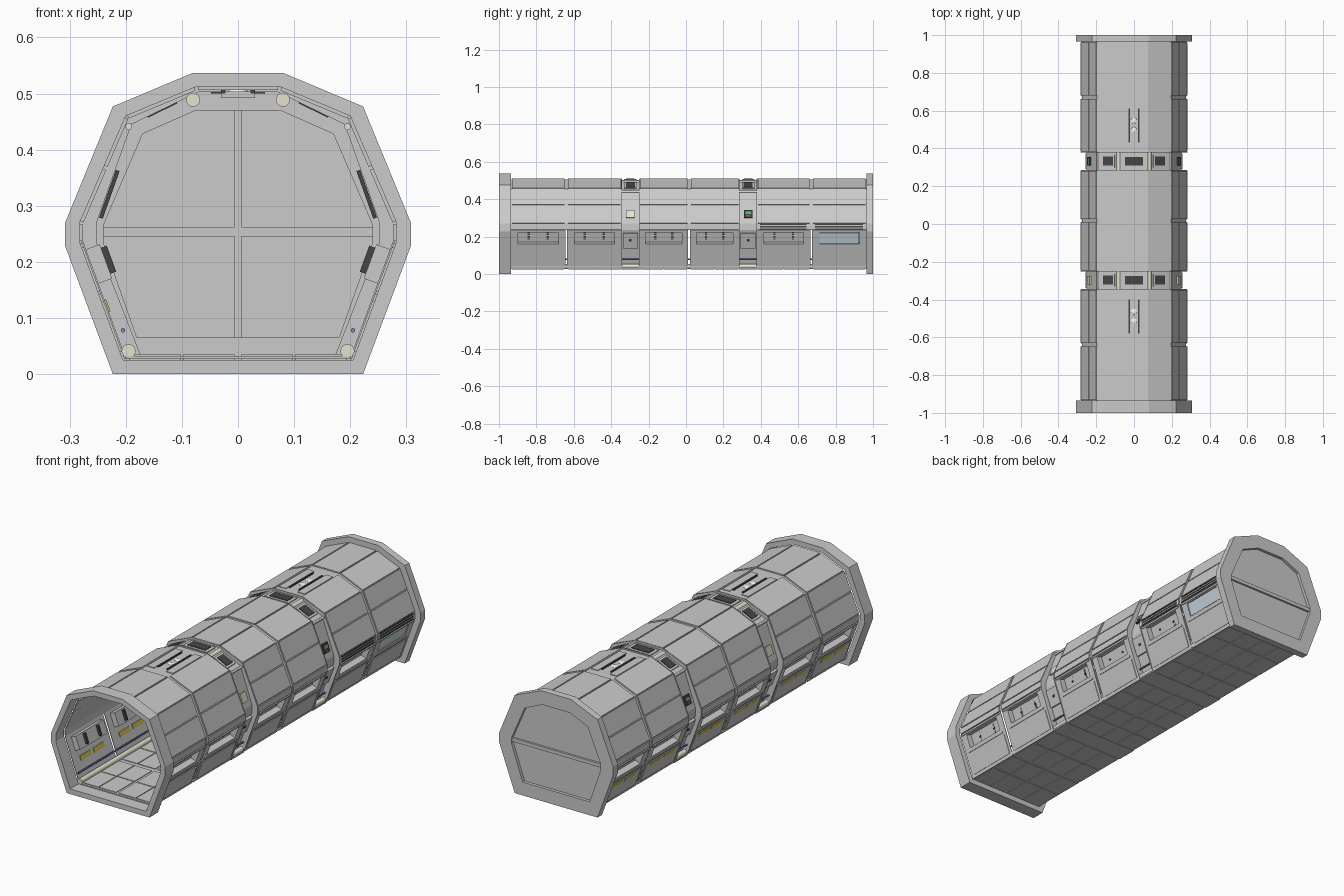
import bpy, bmesh, math
from mathutils import Matrix, Vector

if "Cube" in bpy.data.objects:
    bpy.data.objects.remove(bpy.data.objects["Cube"])

DARK, YEL, BLUE, CREAM = (.06, .06, .06, 1), (.6, .5, .08, 1), (.2, .22, .6, 1), (.8, .76, .62, 1)
GLASS, WHITE, GREEN, RED = (.6, .72, .78, 1), (.9, .93, .95, 1), (.1, .5, .15, 1), (.6, .08, .05, 1)
parts, mats = {}, {}


def part(name, color=None):
    if name not in parts:
        parts[name] = (bmesh.new(), color)
    return parts[name][0]


def hexa(bm, v, open_outer=False):
    """Box from 8 points (0-3 inner face, 4-7 outer face)."""
    vs = [bm.verts.new(p) for p in v]
    idx = [(0, 1, 2, 3), (0, 1, 5, 4), (1, 2, 6, 5), (2, 3, 7, 6), (3, 0, 4, 7), (4, 5, 6, 7)]
    for f in idx[:5] if open_outer else idx:
        bm.faces.new([vs[i] for i in f])


def fbox(name, facet, t, y, n, color=None, s=1, tray=False):
    """Box on a profile facet: t in length units along it, n outward offset."""
    a, b = Vector(facet[0]), Vector(facet[1])
    d = (b - a).normalized()
    o = Vector((d.y, -d.x))

    def P(tt, yy, nn):
        q = a + d * tt + o * nn
        return (q.x * s, yy, q.y)
    v = [P(tt, yy, nn) for nn in n for tt, yy in
         ((t[0], y[0]), (t[1], y[0]), (t[1], y[1]), (t[0], y[1]))]
    hexa(part(name, color), v, tray)


def box(name, x, y, z, color=None):
    hexa(part(name, color), [(i, j, k) for k in z for i, j in
         ((x[0], y[0]), (x[1], y[0]), (x[1], y[1]), (x[0], y[1]))])


def flen(f):
    return (Vector(f[1]) - Vector(f[0])).length


def full(right):
    return right + [(-x, z) for x, z in reversed(right)]


def strip(name, pts, y0, y1):
    """Open sheet: a profile line swept along y."""
    bm = part(name)
    r = [[bm.verts.new((x, y, z)) for x, z in pts] for y in (y0, y1)]
    for i in range(len(pts) - 1):
        bm.faces.new((r[0][i], r[0][i + 1], r[1][i + 1], r[1][i]))


def ring(name, outer, inner, y0, y1):
    """Closed frame between two profiles with matching points."""
    bm, n = part(name), len(outer)
    R = [[bm.verts.new((x, y, z)) for x, z in p]
         for p, y in ((outer, y0), (outer, y1), (inner, y1), (inner, y0))]
    for k in range(4):
        for i in range(n):
            j, m = (i + 1) % n, (k + 1) % 4
            bm.faces.new((R[k][i], R[k][j], R[m][j], R[m][i]))


def pipe(name, x, z, r, color, y0=-.94, y1=.97, seg=16):
    m = Matrix.Translation((x, (y0 + y1) / 2, z)) @ Matrix.Rotation(math.pi / 2, 4, 'X')
    bmesh.ops.create_cone(part(name, color), cap_ends=True, segments=seg, radius1=r, radius2=r,
                          depth=y1 - y0, matrix=m)


# Cross-sections (right half, bottom to top)
OUT = [(.223, 0), (.308, .228), (.308, .27), (.223, .477), (.08, .537)]
HULL = [(.205, .025), (.282, .235), (.282, .27), (.2, .46), (.075, .512)]
SKIN = [(.2, .025), (.276, .235), (.276, .269), (.196, .455), (.073, .506)]
RIB = [(.17, .025), (.252, .235), (.252, .27), (.19, .445), (.07, .503)]
DOOR = [(.18, .065), (.24, .235), (.24, .265), (.17, .428), (.075, .47)]
BAYS = [(-.935, -.645), (-.635, -.345), (-.25, .012), (.022, .285), (.38, .665), (.675, .965)]
SECTIONS, RIBS = [(-.935, -.345), (-.25, .285), (.38, .965)], [(-.345, -.25), (.285, .38)]

# End frames and the closed rear door
ring("front_frame", full(OUT), full(HULL), -1, -.935)
ring("rear_frame", full(OUT), full(DOOR), .965, 1)
bm = part("door_panel")
bm.faces.new([bm.verts.new((x, .985, z)) for x, z in full(DOOR)])
box("door_bars", (-.24, .24), (.97, .995), (.245, .2625))
box("door_bars", (-.006, .006), (.97, .985), (.065, .47))

# Upper skin, bulkheads beside the ribs, and rib sheets
for y0, y1 in SECTIONS:
    strip("upper_skin", full(SKIN[1:]), y0, y1)
for y0, y1 in RIBS:
    strip("ribs", full(RIB), y0, y1)
    box("rib_floor", (-.205, .205), (y0, y1), (.025, .032))
    for y in (y0, y1):
        ring("bulkheads", full(HULL), full(RIB), y - .002, y + .002)

TOP = ((.075, .512), (-.075, .512))
LOW = (HULL[0], HULL[1])
L = flen(LOW)
for i, (y0, y1) in enumerate(BAYS):
    mid, w = (y0 + y1) / 2, (y1 - y0) / 2
    # Roof panels, with a lamp housing in two bays
    if i in (1, 4):
        for s in (-1, 1):
            box("lamp_rails", sorted((s * .022, s * .03)), (mid - .09, mid + .09), (.5, .512), DARK)
            box("lamp_trim", sorted((s * .032, s * .07)), (mid - .11, mid + .11), (.506, .509))
            bmesh.ops.create_uvsphere(part("lamp_bulbs", WHITE), u_segments=12, v_segments=6, radius=.018,
                                      matrix=Matrix.Translation((0, mid + s * .025, .503)) @ Matrix.Diagonal((1, 1, .4, 1)))
        box("lamp_housing", (-.03, .03), (mid - .09, mid + .09), (.492, .504))
    else:
        fbox("roof_panels", TOP, (.004, .146), (y0 + .004, y1 - .004), (-.006, 0))
    for s in (-1, 1):
        # Sloped and upright outer panels
        for k, cuts in ((1, (0, 1)), (2, (0, .52, 1)), (3, (0, 1))):
            f = (HULL[k], HULL[k + 1])
            for c0, c1 in zip(cuts, cuts[1:]):
                fbox("side_panels", f, (c0 * flen(f) + .003, c1 * flen(f) - .003),
                     (y0 + .004, y1 - .004), (-.006, 0), None, s)
        # Lower wall with a locker pushed inward
        b0, b1, t0, t1 = mid - w * .74, mid + w * .74, L * .64, L * .93
        fbox("lower_wall", LOW, (0, t0), (y0, y1), (-.006, -.003), None, s)
        fbox("lower_wall", LOW, (t1, L), (y0, y1), (-.006, -.003), None, s)
        for e0, e1 in ((y0, b0), (b1, y1)):
            fbox("lower_wall", LOW, (t0, t1), (e0, e1), (-.006, -.003), None, s)
        fbox("lockers", LOW, (t0, t1), (b0, b1), (-.032, -.003), None, s, True)
        fbox("lower_panels", LOW, (.015, L * .5), (y0 + .015, y1 - .015), (-.003, 0), None, s)
        fbox("wall_ledges", LOW, (L * .95, L - .003), (y0 + .01, y1 - .01), (-.004, .002), None, s)
        fbox("wall_ledges", LOW, (L * .55, L * .58), (y0 + .02, y1 - .02), (-.004, .001), None, s)
        for e in (-1, 1):
            c = mid + e * w * .35
            fbox("locker_bolts", LOW, (L * .77, L * .8), (c - .004, c + .004), (-.031, -.027), DARK, s)
            fbox("locker_grips", LOW, (L * .68, L * .9), (c - .006, c + .006), (-.043, -.032), DARK, s)
            if s < 0:
                fbox("yellow_markers", LOW, (L * .4, L * .5), (c - .04, c + .04), (-.009, .001), YEL, s)
        # Vent slats at the rear right
        if s > 0 and i > 3:
            for z in (.006, .018, .03):
                fbox("vent_slats", (HULL[1], HULL[2]), (z - .003, z + .003), (y0 + .015, y1 - .02),
                     (-.004, .002), DARK)
    # Floor tiles
    for s in (-1, 1):
        for a in range(2):
            for b in range(2):
                x0, q = .006 + a * .096, y0 + .006 + b * (w - .004)
                box("floor_tiles", sorted((s * x0, s * (x0 + .092))), (q, q + w - .009), (.025, .035))
    box("floor_base", (-.2, .2), (y0 - .005, y1 + .005), (.028, .032))
fbox("window", LOW, (L * .65, L * .92), (.715, .925), (-.012, -.006), GLASS)

# Rib fittings: vents, control boxes and lower covers
for k, (y0, y1) in enumerate(RIBS):
    m = (y0 + y1) / 2
    box("vent_rims", (-.064, .064), (m - .034, m + .034), (.503, .507))
    box("vents", (-.048, .048), (m - .022, m + .022), (.5, .51), DARK)
    for s in (-1, 1):
        f, g, h = (RIB[3], RIB[4]), (RIB[2], RIB[3]), (RIB[0], RIB[1])
        fbox("vent_rims", f, (.022, .1), (m - .034, m + .034), (0, .005), None, s)
        fbox("vents", f, (.032, .09), (m - .024, m + .024), (-.002, .008), DARK, s)
        fbox("rib_slots", g, (.01, .1), (m - .03, m + .03), (-.008, -.001), DARK, s)
        fbox("rib_covers", h, (.125, .21), (m - .04, m + .04), (0, .012), None, s)
        fbox("cover_bolts", h, (.165, .175), (m - .006, m + .006), (.012, .016), DARK, s)
        c = CREAM if k == 0 else DARK
        fbox("control_box_%d" % k, g, (.03, .075), (m - .022, m + .022), (0, .008), c, s)
        if k:
            fbox("status_screen", g, (.05, .066), (m - .014, m + .014), (.008, .01), GREEN, s)
            fbox("status_light", g, (.036, .044), (m - .008, m + .008), (.008, .01), RED, s)

# Pipes running the whole length
for s in (-1, 1):
    pipe("floor_pipes", s * .195, .041, .0125, CREAM)
    pipe("ceiling_pipes", s * .08, .489, .0125, CREAM)
    pipe("cable_pipes", s * .195, .441, .006, CREAM, seg=12)
    pipe("blue_pipes", s * .205, .078, .004, BLUE, seg=10)

# Turn the collected parts into objects
for name, (bm, color) in parts.items():
    bmesh.ops.recalc_face_normals(bm, faces=bm.faces)
    me = bpy.data.meshes.new(name)
    bm.to_mesh(me)
    bm.free()
    ob = bpy.data.objects.new(name, me)
    bpy.context.collection.objects.link(ob)
    if color:
        if color not in mats:
            mats[color] = bpy.data.materials.new("paint_%d" % len(mats))
            mats[color].diffuse_color = color
        me.materials.append(mats[color])
    if "pipes" in name or "bulbs" in name:
        bpy.context.view_layer.objects.active = ob
        ob.select_set(True)
        bpy.ops.object.shade_smooth_by_angle()
        ob.select_set(False)

for m in bpy.data.materials:
    if m.users and not m.is_grease_pencil:
        m.use_nodes = True
        m.node_tree.nodes["Principled BSDF"].inputs["Base Color"].default_value = m.diffuse_color
